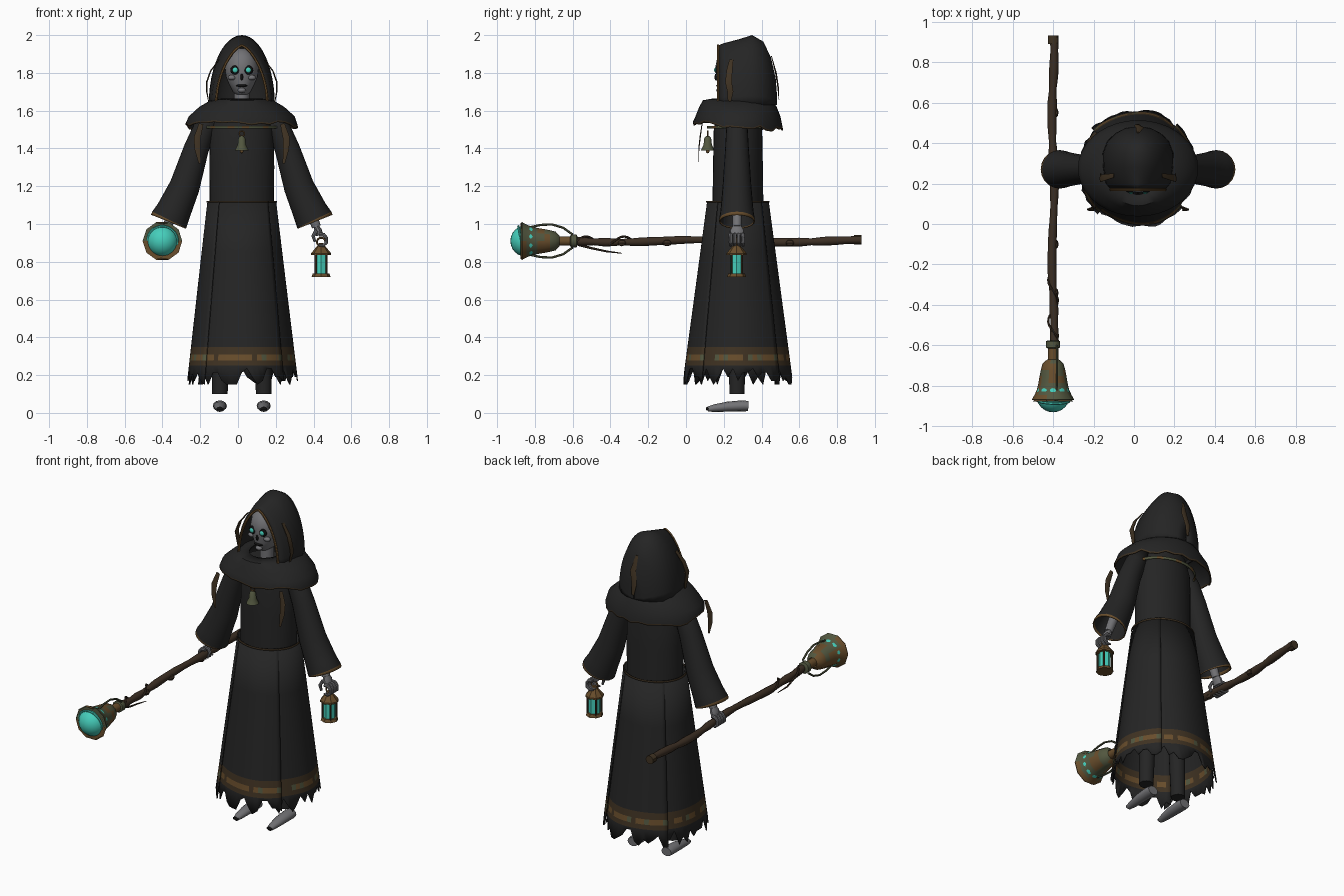
import bpy, bmesh, math, random
from mathutils import Vector, noise
from math import sin, cos, pi, radians

random.seed(4)
cube = bpy.data.objects.get("Cube")
if cube:
    bpy.data.objects.remove(cube, do_unlink=True)

CX, CY = 0.02, 0.275  # axis of the figure


def material(name, r, g, b):
    m = bpy.data.materials.new(name)
    m.use_nodes = True
    m.diffuse_color = (r, g, b, 1)
    m.node_tree.nodes["Principled BSDF"].inputs["Base Color"].default_value = (r, g, b, 1)
    return m


robe = material("robe black", .018, .018, .018)
hem = material("hem brown", .05, .032, .016)
gold = material("tarnished gold", .14, .075, .025)
patina = material("bronze patina", .085, .095, .05)
bone = material("bone grey", .17, .17, .18)
glow = material("teal glow", .06, .62, .5)
black = material("socket black", .005, .005, .005)
wood = material("staff wood", .045, .028, .017)


def loft(name, rings, mats, closed=True, caps=False, rule=None, thick=0, bevel=40):
    """Skin a list of point rings; rule(row, column, centre) picks the material."""
    bm = bmesh.new()
    rows = [[bm.verts.new(p) for p in ring] for ring in rings]
    n = len(rows[0])
    for i in range(len(rows) - 1):
        for j in range(n if closed else n - 1):
            k = (j + 1) % n
            f = bm.faces.new((rows[i][j], rows[i][k], rows[i + 1][k], rows[i + 1][j]))
            if rule:
                f.material_index = rule(i, j, f.calc_center_median())
    if caps:
        bm.faces.new(rows[0])
        bm.faces.new(rows[-1])
    bmesh.ops.recalc_face_normals(bm, faces=bm.faces)
    me = bpy.data.meshes.new(name)
    bm.to_mesh(me)
    bm.free()
    ob = bpy.data.objects.new(name, me)
    bpy.context.collection.objects.link(ob)
    for m in mats:
        me.materials.append(m)
    if thick:
        ob.modifiers.new("cloth", "SOLIDIFY").thickness = thick
    smooth(ob, bevel)
    return ob


def smooth(ob, angle=40):
    bpy.ops.object.select_all(action='DESELECT')
    ob.select_set(True)
    bpy.context.view_layer.objects.active = ob
    bpy.ops.object.shade_smooth_by_angle(angle=radians(angle))


def tube(name, pts, radii, mats, segs=10, flat=(1, 1), ref=(0, 1, 0), caps=True, **kw):
    """Round or flattened tube along a path with one radius per point."""
    pts = [Vector(p) for p in pts]
    if not isinstance(radii, (list, tuple)):
        radii = [radii] * len(pts)
    rings = []
    for i, (p, r) in enumerate(zip(pts, radii)):
        d = (pts[min(i + 1, len(pts) - 1)] - pts[max(i - 1, 0)]).normalized()
        u = Vector(ref).cross(d).normalized()
        v = d.cross(u)
        rings.append([p + u * r * flat[0] * cos(a) + v * r * flat[1] * sin(a)
                      for a in (2 * pi * j / segs for j in range(segs))])
    return loft(name, rings, mats, caps=caps, **kw)


def ellipse(z, rx, ry, n=32, cx=CX, cy=CY):
    return [Vector((cx + rx * sin(2 * pi * j / n), cy - ry * cos(2 * pi * j / n), z)) for j in range(n)]


def ball(name, loc, scale, mat, segs=20):
    bpy.ops.mesh.primitive_uv_sphere_add(segments=segs, ring_count=segs // 2, location=loc)
    ob = bpy.context.object
    ob.name, ob.scale = name, scale
    ob.data.materials.append(mat)
    smooth(ob)
    return ob


def ring(name, loc, r, minor, mat, rot=(pi / 2, 0, 0), segs=24):
    bpy.ops.mesh.primitive_torus_add(major_radius=r, minor_radius=minor, major_segments=segs,
                                     minor_segments=6, location=loc, rotation=rot)
    bpy.context.object.name = name
    bpy.context.object.data.materials.append(mat)
    smooth(bpy.context.object)


# Skirt: four overlapping panels with a patterned hem and ragged edge
def hem_rule(i, j, c):
    if c.z > .355 or c.z < .245:
        return 0
    if .275 < c.z < .31:
        return random.choice((1, 2, 2, 3))
    return 1


levels = [1.12, .85, .6, .35, .31, .278, .25]
for k, side in enumerate(("front", "left", "back", "right")):
    n = 18
    rags = [random.choice((.15, .17, .19, .215, .235)) for j in range(n + 1)]
    rings = []
    for z in levels + [None]:
        row = []
        for j in range(n + 1):
            t = j / n
            a = radians(90 * k - 49 + 98 * t)
            zz = rags[j] if z is None else z
            s = (1.12 - zz) / .95
            f = (.955 + .045 * t) * (1 + .015 * s * sin(5 * a))
            row.append(Vector((CX + (.186 + .114 * s) * f * sin(a),
                               CY - (.167 + .13 * s) * f * cos(a), zz)))
        rings.append(row)
    loft("skirt_" + side, rings, [robe, hem, gold, patina], closed=False, rule=hem_rule, thick=.006)

# Torso, waist seam and chest cord
loft("torso", [ellipse(z, x, y) for z, x, y in
               ((1.08, .17, .135), (1.3, .172, .132), (1.5, .17, .128), (1.6, .14, .11))], [robe], caps=True)
loft("waist_seam", [ellipse(z, .187, .168) for z in (1.113, 1.123)], [hem], thick=.004)
loft("chest_cord", [ellipse(z, .2, .165) for z in (1.505, 1.52)], [patina, gold],
     rule=lambda i, j, c: j % 3 == 0, thick=.008)

# Mantle with ragged trimmed edge
mantle = [ellipse(z, x, y, 36) for z, x, y in
          ((1.665, .1, .13), (1.655, .165, .185), (1.62, .225, .205), (1.57, .28, .225))]
lower = ellipse(1.525, .297, .238, 36)
for p in lower:
    p.z += random.uniform(-.013, .012) - .08 * (p.y - CY)
mantle += [lower, [p + Vector((0, 0, -.009)) for p in lower]]
loft("mantle", mantle, [robe, hem], rule=lambda i, j, c: i == 4, thick=.008)

# Hood made of arched sections from the opening to the back
sections = [(.17, .135, 1.945, 1.4), (.2, .16, 1.957, 1.2), (.28, .173, 1.978, 1), (.35, .175, 2.0, 1),
            (.41, .152, 1.965, 1), (.45, .11, 1.88, 1), (.475, .06, 1.77, 1), (.482, .005, 1.68, 1)]


def arch(y, w, top, p):
    out = []
    for j in range(25):
        a = pi * j / 24
        c = cos(a)
        out.append(Vector((CX + w * math.copysign(abs(c) ** p, c), y, 1.63 + (top - 1.63) * sin(a))))
    return out


loft("hood", [arch(*s) for s in sections], [robe], closed=False, thick=.008, bevel=50)
tube("hood_trim", arch(*sections[0]), .007, [gold], segs=6)

# Head, face and neck
FY = .255
loft("head", [ellipse(z, x, y, 24, CX, FY) for z, x, y in
              ((1.685, .03, .06), (1.7, .048, .078), (1.74, .068, .088), (1.78, .085, .096),
               (1.83, .09, .1), (1.88, .08, .09), (1.915, .05, .06), (1.93, .015, .02))], [bone], caps=True)
tube("neck", [(CX, FY, 1.6), (CX, FY, 1.71)], .04, [bone], segs=14)
for s, side in ((1, "left"), (-1, "right")):
    x = CX + s * .035
    ball(side + "_eye_socket", (x, .166, 1.815), (.026, .012, .024), black)
    ball(side + "_eye", (x, .157, 1.815), (.014, .008, .014), glow)
    ball(side + "_cheek", (CX + s * .052, .18, 1.775), (.022, .016, .014), bone)
ball("nose_cavity", (CX, .159, 1.778), (.008, .008, .018), black, 12)
ball("mouth", (CX, .172, 1.732), (.03, .012, .008), black, 12)
ball("chin", (CX, .178, 1.708), (.022, .018, .014), bone, 12)

# Pendant bell on the chest
tube("pendant_bell", [(CX, .115, z) for z in (1.465, 1.455, 1.42, 1.4, 1.39)],
     [.008, .018, .022, .032, .036], [patina], segs=12)
ring("pendant_loop", (CX, .115, 1.478), .014, .004, gold, segs=14)
ball("pendant_clapper", (CX, .115, 1.386), (.01, .01, .012), gold, 10)


def at(s, dx, y, z):
    return (CX + s * dx, y, z)


# Arms, hands, legs, feet and cloth strips for both sides
for s, side in ((1, "left"), (-1, "right")):
    tube(side + "_sleeve", [at(s, *p) for p in ((.15, .27, 1.58), (.2, .27, 1.5), (.24, .27, 1.4),
         (.302, .27, 1.2), (.36, .27, 1.07), (.384, .27, 1.022), (.388, .27, 1.012))],
         [.05, .06, .066, .08, .092, .1, .1], [robe, gold], segs=20, flat=(1, .95), caps=False,
         rule=lambda i, j, c: i == 5, thick=.006)
    tube(side + "_wrist", [at(s, .36, .27, 1.08), at(s, .395, .27, .985)], [.028, .024], [bone])
    tube(side + "_palm", [at(s, .393, .27, .99), at(s, .405, .27, .965), at(s, .412, .27, .94)],
         [.022, .033, .03], [bone], flat=(.6, 1.1))
    for i in range(4):
        y = .236 + .022 * i
        tube(f"{side}_finger_{i + 1}", [at(s, .42 + .031 * cos(a), y, .915 + .031 * sin(a)) for a in
             (radians(d) for d in (110, 65, 20, -25, -70, -120))],
             [.011, .011, .009, .01, .008, .005], [bone], segs=8)
    tube(side + "_thumb", [at(s, .395, .24, .965), at(s, .378, .235, .935), at(s, .388, .235, .905)],
         [.011, .01, .007], [bone], segs=8)
    tube(side + "_leg", [at(s, .116, .27, .1), at(s, .1, .27, .75)], [.041, .055], [robe], segs=14)
    tube(side + "_foot", [at(s, .116, y, z) for y, z in
         ((.33, .036), (.3, .037), (.22, .033), (.15, .025), (.115, .02))],
         [.028, .031, .028, .021, .014], [bone], segs=12, flat=(1.2, .95), ref=(0, 0, 1))
    ball(side + "_toe", at(s, .116, .115, .022), (.02, .01, .01), black, 10)
    tube(side + "_hood_strip", [at(s, *p) for p in ((.12, .24, 1.87), (.165, .23, 1.81), (.186, .225, 1.75),
         (.185, .235, 1.7), (.176, .23, 1.65))], [.012, .018, .02, .018, .01], [hem], segs=6, flat=(.2, 1))
    tube(side + "_chest_strip", [at(s, *p) for p in ((.215, .085, 1.53), (.235, .075, 1.46),
         (.235, .068, 1.4), (.222, .066, 1.32))], [.012, .018, .016, .006], [hem], segs=6, flat=(1, .2))
tube("hood_back_strip", [(CX, .452, 1.89), (CX + .01, .476, 1.8), (CX - .005, .487, 1.73), (CX, .492, 1.66)],
     [.008, .02, .018, .008], [hem], segs=6, flat=(1, .25))

# Lantern hanging from the left hand
LX, LY = CX + .42, .268
ring("lantern_handle", (LX, LY, .905), .022, .005, gold)
tube("lantern_roof", [(LX, LY, z) for z in (.9, .885, .845, .835)], [.01, .02, .053, .053],
     [gold], segs=8, bevel=25)
tube("lantern_glass", [(LX, LY, .835), (LX, LY, .735)], .034, [glow], segs=8, bevel=25)
tube("lantern_base", [(LX, LY, .738), (LX, LY, .72)], [.044, .05], [gold], segs=8, bevel=25)
for i in range(4):
    a = pi / 4 + i * pi / 2
    px, py = LX + .04 * cos(a), LY + .04 * sin(a)
    tube(f"lantern_post_{i + 1}", [(px, py, .84), (px, py, .725)], .006, [hem], segs=6)

# Staff: gnarled shaft, end cap, bell head and glowing orb
SX, SZ = -.4, .91
UP = (0, 0, 1)
ys = [.92 - i * .064 for i in range(25)]
tube("staff_shaft", [(SX + .006 * sin(y * 9), y, SZ + .007 * sin(y * 7 + 1)) for y in ys],
     [.02 + random.uniform(-.002, .004) for y in ys], [wood], segs=9, ref=UP)
tube("staff_end_cap", [(SX, .93, SZ + .006), (SX, .89, SZ + .006)], .026, [hem], segs=9, ref=UP)
tube("staff_collar", [(SX, y, SZ) for y in (-.575, -.58, -.61, -.615)], [.026, .035, .035, .024],
     [patina], segs=10, ref=UP)


def rust(i, j, c):
    return int(noise.noise(c * 14) > .02)


tube("staff_neck", [(SX, -.6, SZ), (SX, -.69, SZ)], .026, [gold], segs=10, ref=UP)
tube("staff_bell", [(SX, y, SZ) for y in (-.67, -.69, -.72, -.75, -.785, -.82, -.845, -.868, -.876, -.86)],
     [.03, .052, .06, .066, .072, .08, .092, .105, .1, .08], [patina, gold], segs=10, ref=UP,
     caps=False, rule=rust)
ball("staff_orb", (SX, -.847, SZ), (.083, .083, .083), glow, 24)
ring("orb_band", (SX, -.872, SZ), .08, .006, glow, rot=(pi / 2 + .2, .15, 0))
for i in range(2):
    s = 1 - 2 * i
    tube(f"staff_cage_arm_{i + 1}", [(SX + .02 * s, y, SZ + s * h) for y, h in
         ((-.82, .074), (-.77, .085), (-.71, .088), (-.65, .07), (-.6, .034))],
         .006, [patina], segs=6, ref=(1, 0, 0))
tube("staff_twig", [(SX, -.57, SZ - .02), (SX + .01, -.5, .872), (SX, -.42, .855), (SX + .01, -.34, .845)],
     [.007, .006, .005, .002], [wood], segs=6, ref=(1, 0, 0))
tube("staff_vine", [(SX + .024 * cos(t), -.58 + .032 * t, SZ + .024 * sin(t)) for t in
     (i * .5 for i in range(22))], .006, [wood], segs=6, ref=(1, 0, 0))
for i, y in enumerate((-.34, -.1, .2, .55)):
    ball(f"staff_knot_{i + 1}", (SX + .01, y, SZ - .01), (.018, .026, .018), wood, 8)
